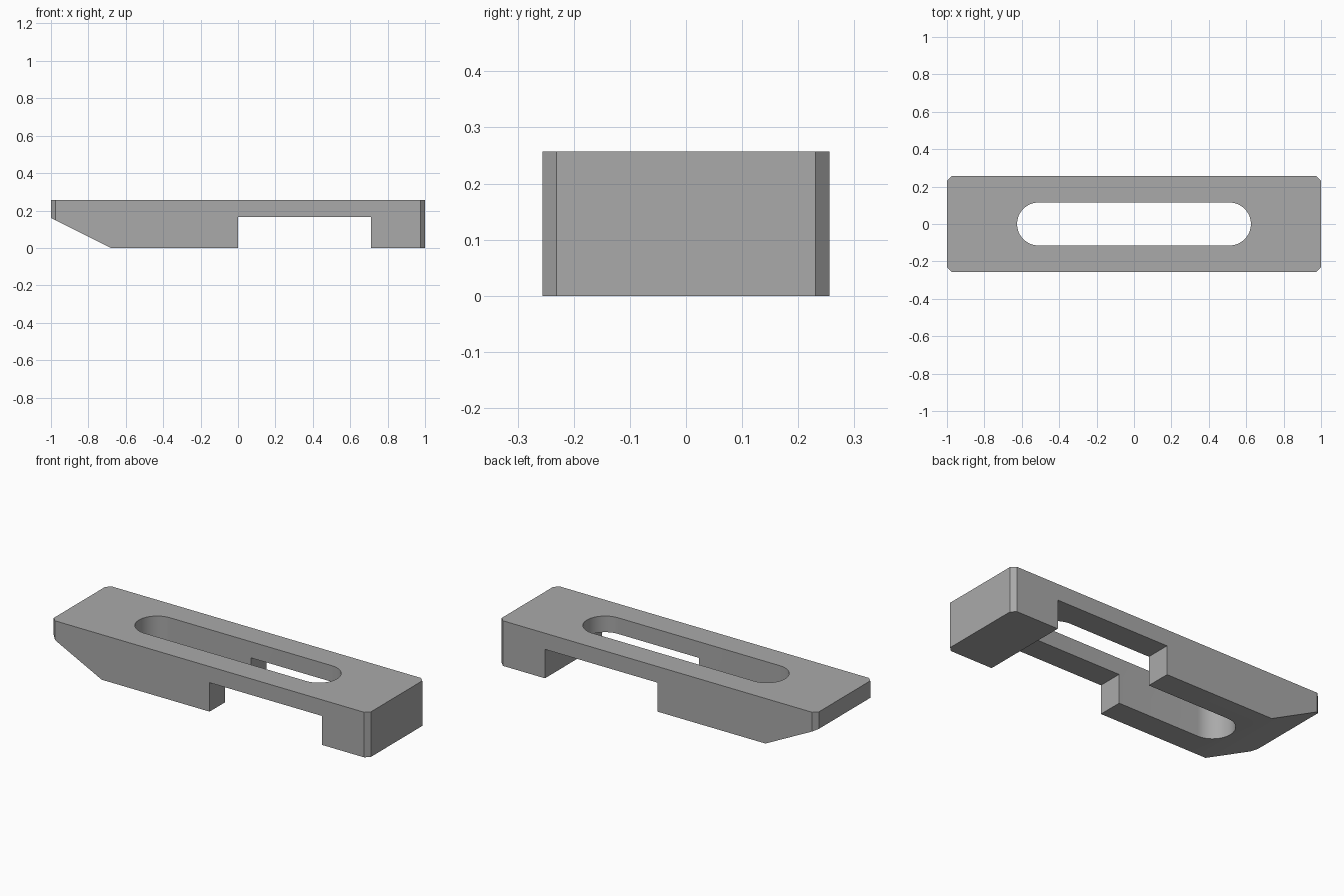
import bpy, bmesh, math

cube = bpy.data.objects.get("Cube")
if cube:
    bpy.data.objects.remove(cube, do_unlink=True)

HALF_W, HEIGHT, CHAMFER = 0.256, 0.257, 0.025
SLOT_R, SLOT_X = 0.115, 0.51

steel = bpy.data.materials.new("plain_grey")
steel.use_nodes = True
grey = (0.4, 0.4, 0.4, 1)
steel.diffuse_color = grey
steel.node_tree.nodes["Principled BSDF"].inputs["Base Color"].default_value = grey


def prism(name, points, direction):
    """Extrude a closed outline of 3D points along a direction."""
    bm = bmesh.new()
    face = bm.faces.new([bm.verts.new(p) for p in points])
    result = bmesh.ops.extrude_face_region(bm, geom=[face])
    moved = [v for v in result["geom"] if isinstance(v, bmesh.types.BMVert)]
    bmesh.ops.translate(bm, verts=moved, vec=direction)
    bmesh.ops.recalc_face_normals(bm, faces=bm.faces)
    mesh = bpy.data.meshes.new(name)
    bm.to_mesh(mesh)
    bm.free()
    mesh.materials.append(steel)
    obj = bpy.data.objects.new(name, mesh)
    bpy.context.collection.objects.link(obj)
    return obj


def combine(target, tool, operation):
    """Apply a boolean and remove its helper."""
    bpy.context.view_layer.objects.active = target
    mod = target.modifiers.new(operation, "BOOLEAN")
    mod.operation, mod.solver, mod.object = operation, "EXACT", tool
    bpy.ops.object.modifier_apply(modifier=mod.name)
    bpy.data.objects.remove(tool, do_unlink=True)


# Clamp bar: side profile with sloped nose and bridge recess
side = [(-1, HEIGHT), (-1, 0.16), (-0.68, 0), (0, 0), (0, 0.165),
        (0.71, 0.165), (0.71, 0), (1, 0), (1, HEIGHT)]
bar = prism("clamp_bar", [(x, -HALF_W, z) for x, z in side], (0, 2 * HALF_W, 0))

# Plan outline with chamfered corners
inner, edge = 1 - CHAMFER, HALF_W - CHAMFER
quarter = [(1, edge), (inner, HALF_W)]
plan = quarter + [(-x, y) for x, y in reversed(quarter)]
plan += [(-x, -y) for x, y in plan]
outline = prism("plan_outline", [(x, y, -0.2) for x, y in plan], (0, 0, 1))
combine(bar, outline, "INTERSECT")

# Long round-ended slot through the bar
STEPS = 24
slot = []
for side_sign, start in ((1, -math.pi / 2), (-1, math.pi / 2)):
    for i in range(STEPS + 1):
        a = start + math.pi * i / STEPS
        slot.append((side_sign * SLOT_X + SLOT_R * math.cos(a),
                     SLOT_R * math.sin(a), -0.2))
combine(bar, prism("slot_cutter", slot, (0, 0, 1)), "DIFFERENCE")

# Smooth slot ends, sharp edges elsewhere
bpy.ops.object.select_all(action="DESELECT")
bar.select_set(True)
bpy.context.view_layer.objects.active = bar
bpy.ops.object.shade_smooth_by_angle(angle=math.radians(30))
